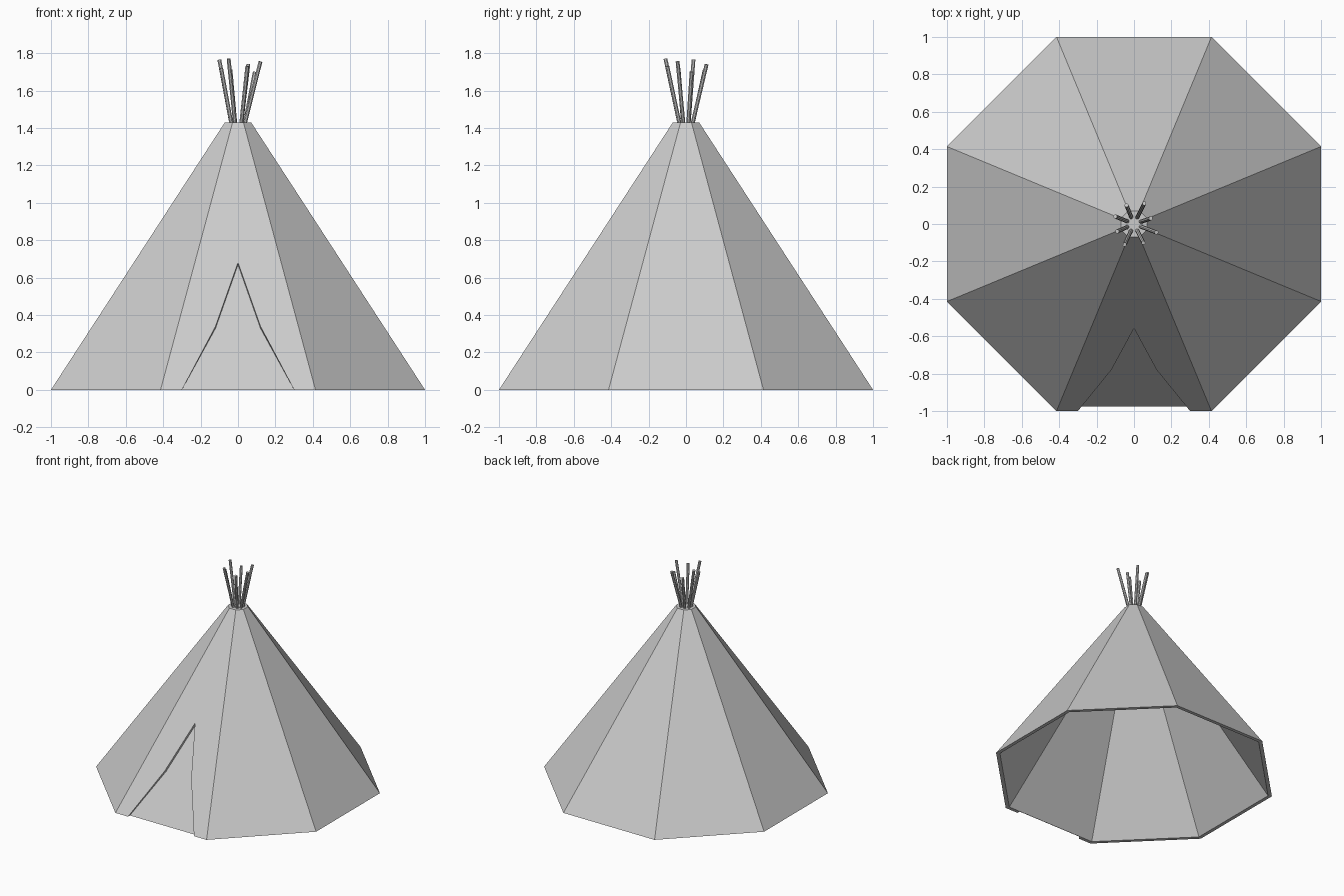
import bpy
import bmesh
import math
from mathutils import Vector

SIDES = 8
HEIGHT = 1.43
TOP = 0.07          # half width of the cover at its top
WALL = 0.028        # cover thickness, measured level
RECESS = 0.021      # depth of the door panel

if "Cube" in bpy.data.objects:
    bpy.data.objects.remove(bpy.data.objects["Cube"], do_unlink=True)


def make_material(name, rgb):
    mat = bpy.data.materials.new(name)
    mat.use_nodes = True
    mat.diffuse_color = (*rgb, 1)
    mat.node_tree.nodes["Principled BSDF"].inputs["Base Color"].default_value = (*rgb, 1)
    return mat


grey = make_material("light grey", (0.6, 0.6, 0.6))


def finish(bm, name):
    bmesh.ops.recalc_face_normals(bm, faces=bm.faces)
    mesh = bpy.data.meshes.new(name)
    bm.to_mesh(mesh)
    bm.free()
    mesh.materials.append(grey)
    obj = bpy.data.objects.new(name, mesh)
    bpy.context.collection.objects.link(obj)
    return obj


def reach(z):
    """Distance from the axis to the middle of an outer panel."""
    return 1 - (1 - TOP) * z / HEIGHT


def ring(bm, apothem, z):
    """Octagon whose first edge lies across the front."""
    r = apothem / math.cos(math.pi / SIDES)
    angles = [math.radians(-90) + (2 * i - 1) * math.pi / SIDES for i in range(SIDES)]
    return [bm.verts.new((r * math.cos(a), r * math.sin(a), z)) for a in angles]


# Cover: hollow octagonal cone with a closed top and a recessed front door
bm = bmesh.new()
outer_low = ring(bm, 1, 0)
outer_top = ring(bm, TOP, HEIGHT)
ceiling = HEIGHT - 0.03
inner_low = ring(bm, 1 - WALL, 0)
inner_top = ring(bm, reach(ceiling) - WALL, ceiling)
bm.faces.new(outer_top)
bm.faces.new(inner_top)
for i in range(SIDES):
    j = (i + 1) % SIDES
    bm.faces.new((inner_low[i], inner_low[j], inner_top[j], inner_top[i]))
    if i:
        bm.faces.new((outer_low[i], outer_low[j], outer_top[j], outer_top[i]))
        bm.faces.new((outer_low[i], outer_low[j], inner_low[j], inner_low[i]))

# Door outline on the front panel, sunk along the panel's normal
inward = Vector((0, HEIGHT, TOP - 1)).normalized() * RECESS
outline = [(-0.3, 0), (-0.12, 0.34), (0, 0.68), (0.12, 0.34), (0.3, 0)]
edge, sunk = [], []
for x, z in outline:
    p = Vector((x, -reach(z), z))
    edge.append(bm.verts.new(p))
    shift = inward if z else Vector((0, RECESS * RECESS / inward.y, 0))
    sunk.append(bm.verts.new(p + shift))
bm.faces.new([outer_low[0], *edge, outer_low[1], outer_top[1], outer_top[0]])
bm.faces.new(sunk)
for k in range(len(edge) - 1):
    bm.faces.new((edge[k], edge[k + 1], sunk[k + 1], sunk[k]))
bm.faces.new([outer_low[0], edge[0], sunk[0], sunk[-1], edge[-1],
              outer_low[1], inner_low[1], inner_low[0]])
finish(bm, "tent_cover")


# Poles: thin rods fanning out of the top
def pole(index, tip):
    tip = Vector(tip)
    base = Vector((tip.x, tip.y, 0)).normalized() * 0.038
    base.z = HEIGHT - 0.01
    axis = tip - base
    bm = bmesh.new()
    bmesh.ops.create_cone(bm, cap_ends=True, segments=8, radius1=0.011,
                          radius2=0.011, depth=axis.length)
    obj = finish(bm, f"pole_{index}")
    obj.location = (base + tip) / 2
    obj.rotation_euler = axis.to_track_quat("Z", "Y").to_euler()


tips = [(-0.10, 0.04, 1.765), (-0.04, 0.10, 1.71), (0.055, 0.11, 1.74),
        (0.09, 0.03, 1.70), (0.12, -0.045, 1.755), (0.05, -0.10, 1.73),
        (-0.05, -0.11, 1.77), (-0.09, -0.04, 1.72)]
for n, tip in enumerate(tips, 1):
    pole(n, tip)
